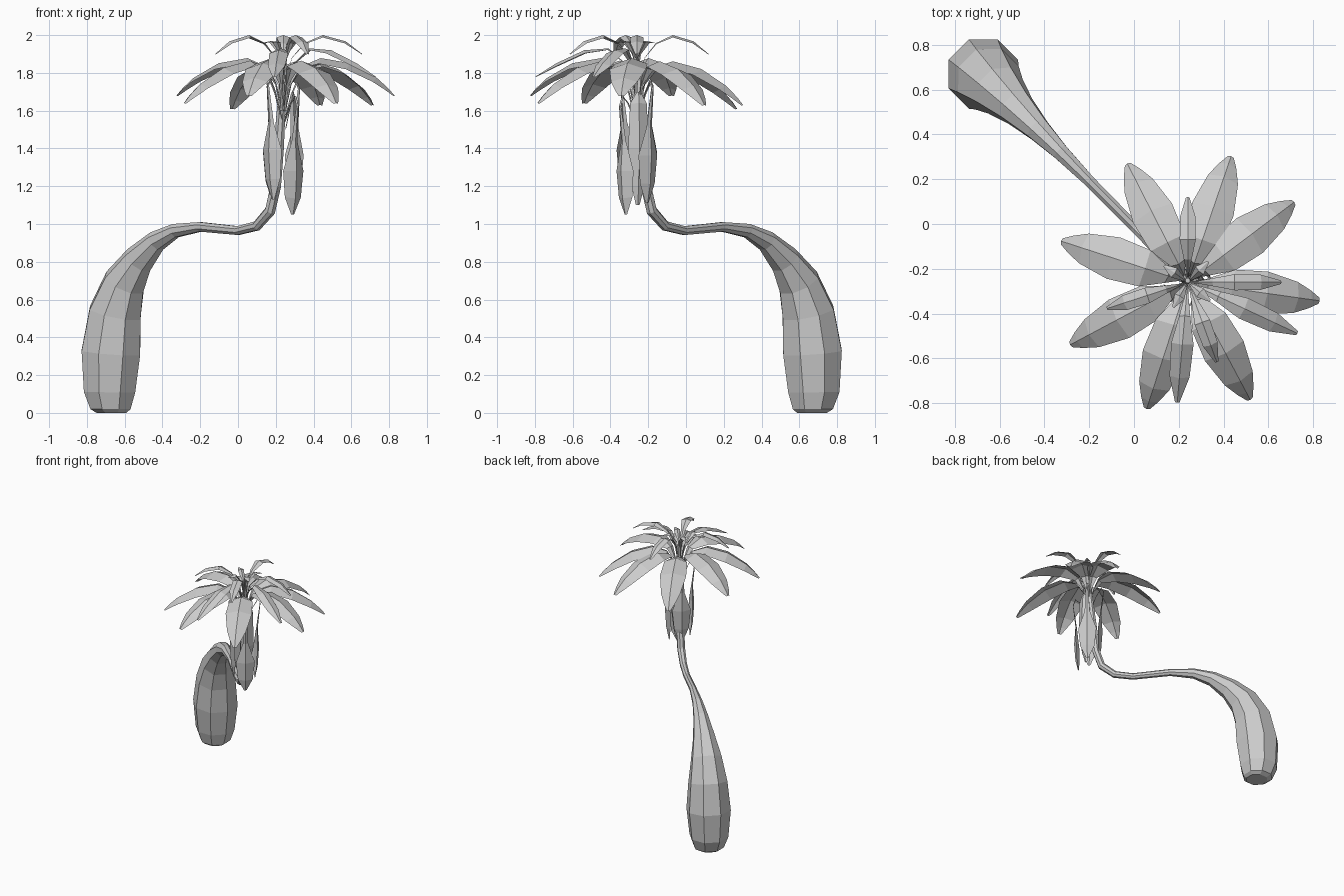
import bpy
import bmesh
from math import radians, cos, sin, pi
from mathutils import Vector

default_cube = bpy.data.objects.get("Cube")
if default_cube:
    bpy.data.objects.remove(default_cube, do_unlink=True)

# Single flat colour
grey = bpy.data.materials.new("plain grey")
grey.use_nodes = True
colour = (0.6, 0.6, 0.6, 1)
grey.diffuse_color = colour
grey.node_tree.nodes["Principled BSDF"].inputs["Base Color"].default_value = colour

CROWN = Vector((0.24, -0.26, 0))
UP = Vector((0, 0, 1))


def finish(bm, name):
    """Turn the bmesh into a flat-shaded object."""
    mesh = bpy.data.meshes.new(name)
    bm.to_mesh(mesh)
    bm.free()
    mesh.materials.append(grey)
    obj = bpy.data.objects.new(name, mesh)
    bpy.context.collection.objects.link(obj)
    return obj


def bridge(bm, rows, closed):
    """Join neighbouring rows of vertices with quads."""
    count = len(rows[0])
    for low, high in zip(rows, rows[1:]):
        for i in range(count if closed else count - 1):
            j = (i + 1) % count
            bm.faces.new((low[i], low[j], high[j], high[i]))


def tangent(points, i):
    ahead = points[min(i + 1, len(points) - 1)]
    behind = points[max(i - 1, 0)]
    return (ahead - behind).normalized()


def trunk(name, path, sides):
    """Tapered tube following a bend in the diagonal plane."""
    bm = bmesh.new()
    points = [Vector((x, -x - 0.01 * (1 + x), z)) for x, z, _ in path]
    side = Vector((1, 1, 0)).normalized()
    rings = []
    for i, (centre, step) in enumerate(zip(points, path)):
        direction = UP if i < 2 else tangent(points, i)
        normal = side.cross(direction)
        ring = []
        for k in range(sides):
            a = (k + 0.5) * 2 * pi / sides
            offset = side * cos(a) + normal * sin(a)
            ring.append(bm.verts.new(centre + offset * step[-1]))
        rings.append(ring)
    bridge(bm, rings, closed=True)
    bm.faces.new(list(reversed(rings[0])))
    bm.faces.new(rings[-1])
    bmesh.ops.recalc_face_normals(bm, faces=bm.faces)
    return finish(bm, name)


def leaf(name, azimuth, profile, reach=1.0, lift=0.0, fold=0.35):
    """Blade folded along its midrib; profile holds (radius, height, half width)."""
    bm = bmesh.new()
    a = radians(azimuth)
    out = Vector((cos(a), sin(a), 0))
    side = UP.cross(out)
    last = profile[-1][0]
    points = [CROWN + out * r * reach + UP * (z + lift * r / last)
              for r, z, _ in profile]
    rows = []
    for i, (centre, step) in enumerate(zip(points, profile)):
        width = step[-1]
        droop = tangent(points, i).cross(side) * width * fold
        rows.append([bm.verts.new(centre - side * width - droop),
                     bm.verts.new(centre),
                     bm.verts.new(centre + side * width - droop)])
    bridge(bm, rows, closed=False)
    return finish(bm, name)


# Swollen base bending into a thin stem
trunk("trunk", [
    (-0.67, 0, 0.085), (-0.675, 0.02, 0.115), (-0.68, 0.11, 0.147),
    (-0.673, 0.32, 0.168), (-0.65, 0.53, 0.148), (-0.6, 0.69, 0.117),
    (-0.525, 0.81, 0.084), (-0.43, 0.91, 0.057), (-0.33, 0.965, 0.039),
    (-0.2, 0.985, 0.027), (0, 0.965, 0.025), (0.1, 0.99, 0.027),
    (0.17, 1.07, 0.03), (0.2, 1.2, 0.03), (0.215, 1.4, 0.03),
    (0.235, 1.7, 0.022), (0.24, 1.86, 0.012)], sides=8)

# Wide lower leaves
broad = [(0.01, 1.6, 0.008), (0.04, 1.74, 0.008), (0.09, 1.83, 0.035),
         (0.2, 1.875, 0.085), (0.36, 1.845, 0.097), (0.5, 1.765, 0.07),
         (0.56, 1.71, 0.04), (0.595, 1.67, 0.014)]
for azimuth, lift in ((162, 0.01), (208, -0.03), (252, 0.01), (298, -0.03),
                      (352, 0.01), (37, -0.04), (71, -0.04), (117, -0.06)):
    leaf("lower_leaf", azimuth, broad, lift=lift)

# Narrower long leaves of the middle tier
slim = [(0.01, 1.7, 0.007), (0.05, 1.84, 0.007), (0.15, 1.93, 0.025),
        (0.28, 1.92, 0.05), (0.43, 1.85, 0.045), (0.54, 1.78, 0.01)]
for azimuth in (265, 335):
    leaf("middle_leaf", azimuth, slim)

# Short arching top leaves
arched = [(0.01, 1.75, 0.006), (0.04, 1.88, 0.006), (0.1, 1.96, 0.018),
          (0.19, 2.005, 0.036), (0.3, 1.975, 0.034), (0.38, 1.91, 0.008)]
for azimuth, reach in ((198, 1), (290, 1), (0, 1.1), (90, 1)):
    leaf("upper_leaf", azimuth, arched, reach=reach, lift=-0.01)

# Small young leaves at the centre
young = [(0.005, 1.8, 0.005), (0.02, 1.9, 0.008),
         (0.07, 1.97, 0.025), (0.13, 1.96, 0.005)]
for azimuth in (45, 145, 240, 320):
    leaf("young_leaf", azimuth, young)

# Old leaves hanging beside the stem
hanging = [(0.01, 1.55, 0.006), (0.06, 1.68, 0.006), (0.1, 1.74, 0.007),
           (0.12, 1.7, 0.008), (0.1, 1.5, 0.02), (0.11, 1.35, 0.07),
           (0.1, 1.2, 0.055), (0.08, 1.1, 0.01)]
for azimuth, lift in ((310, -0.05), (45, 0.01), (135, 0.02), (225, 0.03)):
    leaf("hanging_leaf", azimuth, hanging, lift=lift, fold=0.4)
leaf("hanging_leaf", 10, [
    (0.01, 1.5, 0.006), (0.05, 1.7, 0.01), (0.07, 1.64, 0.045),
    (0.075, 1.4, 0.055), (0.05, 1.2, 0.035), (0.03, 1.1, 0.01)], fold=0.5)
